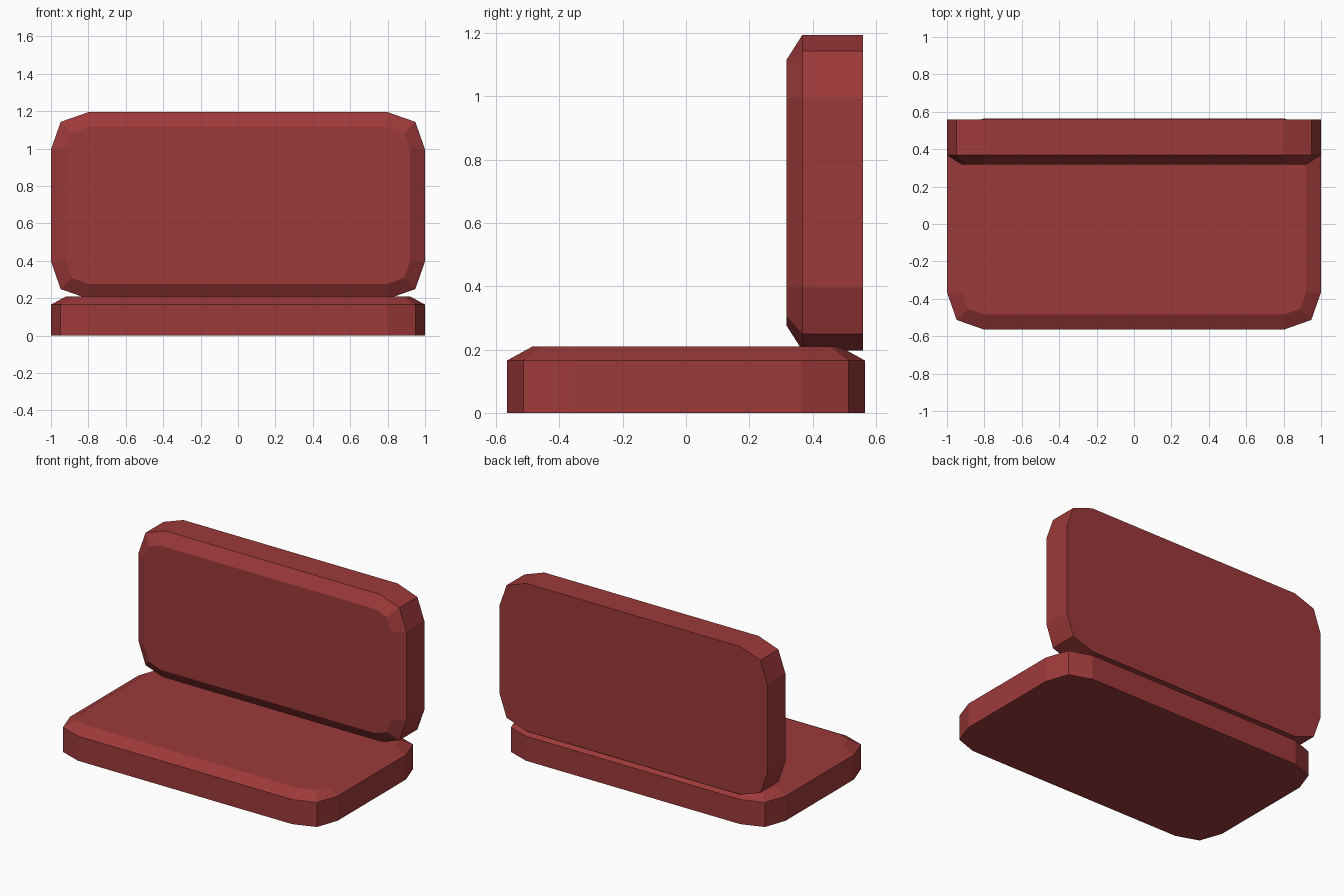
import bpy, bmesh
from mathutils import Matrix

if "Cube" in bpy.data.objects:
    bpy.data.objects.remove(bpy.data.objects["Cube"])

red = bpy.data.materials.new("upholstery_red")
red.diffuse_color = (0.34, 0.042, 0.042, 1)
red.use_nodes = True
red.node_tree.nodes["Principled BSDF"].inputs["Base Color"].default_value = red.diffuse_color


def outline(hx, hy, r):
    """Rectangle with each corner cut by two facets, counter-clockwise."""
    k = 0.74 * r
    corner = [(r, 0), (k, k), (0, r)]
    pts = []
    for sx, sy in ((1, 1), (-1, 1), (-1, -1), (1, -1)):
        run = corner if sx * sy > 0 else corner[::-1]
        pts += [(sx * (hx - r + a), sy * (hy - r + b)) for a, b in run]
    return pts


def cushion(name, hx, hy, shoulder, top, matrix):
    """Flat-backed pad with straight walls and one bevelled edge."""
    bm = bmesh.new()
    inset = 0.08
    layers = [(0, 0), (0, shoulder), (inset, top)]
    rings = [[bm.verts.new((x, y, z)) for x, y in outline(hx - i, hy - i, 0.2 - i)]
             for i, z in layers]
    for lo, hi in zip(rings, rings[1:]):
        for j in range(len(lo)):
            n = (j + 1) % len(lo)
            bm.faces.new((lo[j], lo[n], hi[n], hi[j]))
    bm.faces.new(rings[0][::-1])
    bm.faces.new(rings[-1])
    bm.transform(matrix)
    bmesh.ops.recalc_face_normals(bm, faces=bm.faces)
    me = bpy.data.meshes.new(name)
    bm.to_mesh(me)
    bm.free()
    me.materials.append(red)
    bpy.context.collection.objects.link(bpy.data.objects.new(name, me))


# Seat pad lies flat; backrest pad stands upright facing the front
cushion("seat", 1.0, 0.565, 0.166, 0.21, Matrix())
cushion("backrest", 1.0, 0.499, 0.192, 0.243,
        Matrix.Translation((0, 0.56, 0.696)) @ Matrix.Rotation(1.5707963, 4, 'X'))
